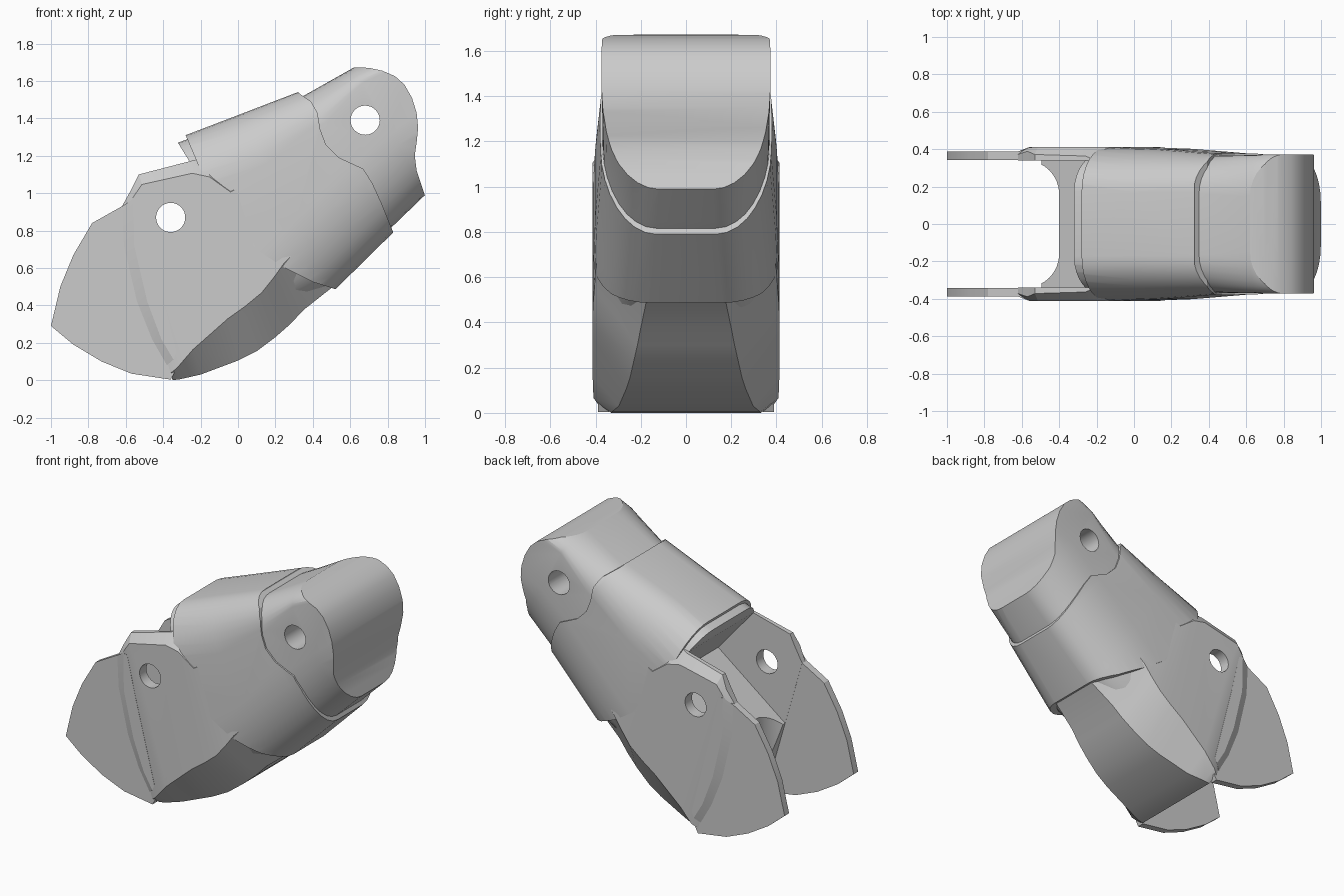
import bpy, bmesh
from math import cos, sin, pi, radians


def add_object(name, bm):
    bmesh.ops.recalc_face_normals(bm, faces=bm.faces)
    me = bpy.data.meshes.new(name)
    bm.to_mesh(me)
    bm.free()
    ob = bpy.data.objects.new(name, me)
    bpy.context.collection.objects.link(ob)
    return ob


def bridge(name, rings):
    bm = bmesh.new()
    vs = [[bm.verts.new(p) for p in r] for r in rings]
    n = len(vs[0])
    for a, b in zip(vs, vs[1:]):
        for i in range(n):
            j = (i + 1) % n
            bm.faces.new((a[i], a[j], b[j], b[i]))
    bm.faces.new(vs[0])
    bm.faces.new(vs[-1])
    return add_object(name, bm)


def side_prism(name, pts, y0, y1):
    return bridge(name, [[(x, y, z) for x, z in pts] for y in (y0, y1)])


def loft(name, stations, n=8):
    """Rounded sections; station = low x,z, top x,z, half width,
    low corner (width, height), top corner (width, height)."""
    rings = []
    for lx, lz, tx, tz, w, ru, rv, tu, tv in stations:
        ring = []
        for k in range(4):
            low, right = k in (0, 3), k in (0, 1)
            cu, cv = (ru, rv) if low else (tu, tv)
            for i in range(n + 1):
                a = -pi / 2 + (k + i / n) * pi / 2
                u = (1 - cu if right else cu - 1) + cu * cos(a)
                v = (cv if low else 1 - cv) + cv * sin(a)
                ring.append((lx + (tx - lx) * v, w * u, lz + (tz - lz) * v))
        rings.append(ring)
    return bridge(name, rings)


def boolean(ob, cutter, op='DIFFERENCE'):
    m = ob.modifiers.new(op, 'BOOLEAN')
    m.operation, m.object, m.solver = op, cutter, 'EXACT'
    bpy.context.view_layer.objects.active = ob
    bpy.ops.object.modifier_apply(modifier=m.name)


def pin_cutter(x, z, r=0.078):
    pts = [(x + r * cos(i * pi / 16), z + r * sin(i * pi / 16)) for i in range(32)]
    return side_prism("pin_cutter", pts, -1, 1)


# Cutters: hinge cavity, rounded slot below it, two pin holes
cavity = side_prism("cavity_cutter", [
    (-1.1, 0.035), (-0.58, 0.43), (0.0, 0.87), (-0.26, 1.17),
    (-0.36, 1.335), (-1.1, 1.4)], -0.34, 0.34)
arc = [(-0.58 + 0.18 * sin(i * pi / 16), 0.16 + 0.18 * cos(i * pi / 16)) for i in range(9)]
plan = [(-1.1, 0.34)] + arc + [(x, -y) for x, y in reversed(arc)] + [(-1.1, -0.34)]
slot = bridge("slot_cutter", [[(x, y, z) for x, y in plan] for z in (-0.1, 0.565)])
base_pin, tip_pin = pin_cutter(-0.36, 0.87), pin_cutter(0.68, 1.39)

# Knuckle base with chamfered underside
base = loft("knuckle_base", [
    (-0.35, 0.0, -0.62, 0.93, 0.388, 0.15, 0.04, 0.04, 0.03),
    (-0.31, 0.005, -0.57, 1.02, 0.409, 0.2, 0.06, 0.05, 0.04),
    (-0.2, 0.03, -0.53, 1.10, 0.413, 0.28, 0.125, 0.1, 0.05),
    (0.0, 0.105, -0.26, 1.17, 0.413, 0.36, 0.21, 0.12, 0.06),
    (0.1, 0.155, -0.18, 1.19, 0.413, 0.4, 0.23, 0.2, 0.1),
    (0.2, 0.23, -0.1, 1.2, 0.412, 0.44, 0.245, 0.4, 0.2),
    (0.28, 0.3, -0.05, 1.22, 0.405, 0.47, 0.27, 0.4, 0.2),
    (0.35, 0.375, 0.0, 1.25, 0.40, 0.5, 0.29, 0.5, 0.3),
    (0.54, 0.525, 0.1, 1.28, 0.375, 0.55, 0.33, 0.5, 0.3)], n=1)
for c in (cavity, slot, base_pin):
    boolean(base, c)

# Thin side plates of the fork and the bowed bevel that joins them to the base
plate = [(-1, 0.29), (-0.95, 0.5), (-0.88, 0.67), (-0.78, 0.84), (-0.62, 0.93),
         (-0.585, 0.92), (-0.54, 0.7), (-0.34, 0.04), (-0.36, 0.003),
         (-0.57, 0.035), (-0.73, 0.1), (-0.88, 0.19)]
outer = [(-0.62, 0.93), (-0.61, 0.72), (-0.54, 0.42), (-0.46, 0.22), (-0.38, 0.08)]
inner = [(-0.56, 0.97), (-0.555, 0.72), (-0.485, 0.42), (-0.41, 0.22), (-0.345, 0.11)]
back = [(-0.33, 0.15), (-0.47, 0.7), (-0.53, 0.96)]
plates = []
for s in (-1, 1):
    plates.append(side_prism("side_plate", plate, s * 0.341, s * 0.388))
    plates.append(bridge("plate_bevel", [[(x, s * y, z) for x, z in edge + back]
                                         for y, edge in ((0.36, outer), (0.388, outer), (0.411, inner))]))

# Inner core with the rounded tip
core = loft("core_and_tip", [
    (0.1, 0.3, -0.36, 1.255, 0.385, 0.55, 0.36, 0.55, 0.28),
    (0.5, 0.51, 0.0, 1.39, 0.38, 0.6, 0.38, 0.55, 0.28),
    (0.85, 0.845, 0.35, 1.52, 0.367, 0.65, 0.45, 0.55, 0.22),
    (1.0, 0.99, 0.62, 1.672, 0.37, 0.68, 0.48, 0.6, 0.12),
    (1.25, 1.23, 0.95, 1.82, 0.375, 0.68, 0.48, 0.6, 0.14)])
tip_outline = [(0.0, 0.1), (0.0, 0.87), (-0.26, 1.17), (-0.34, 1.3), (-0.34, 1.7), (0.3, 1.7),
               (0.62, 1.672), (0.7, 1.67), (0.77, 1.655),
               (0.84, 1.625), (0.89, 1.58), (0.93, 1.51), (0.955, 1.43), (0.963, 1.35),
               (0.955, 1.27), (0.945, 1.2), (0.955, 1.12), (1.0, 0.985), (1.1, 0.7), (0.9, 0.1)]
outline = side_prism("tip_outline_cutter", tip_outline, -1, 1)
boolean(core, outline, 'INTERSECT')
boolean(core, tip_pin)

# Outer sleeve, trimmed to its curved ends
sleeve = loft("outer_sleeve", [
    (0.15, 0.15, -0.34, 1.287, 0.414, 0.5, 0.33, 0.58, 0.28),
    (0.52, 0.485, 0.0, 1.417, 0.402, 0.6, 0.4, 0.58, 0.28),
    (0.83, 0.79, 0.32, 1.54, 0.378, 0.65, 0.45, 0.55, 0.22),
    (1.0, 0.96, 0.52, 1.617, 0.376, 0.65, 0.45, 0.55, 0.22)])
trim = side_prism("sleeve_trim_cutter", [
    (0.29, 1.62), (0.325, 1.535), (0.39, 1.49), (0.425, 1.43), (0.44, 1.34), (0.47, 1.26),
    (0.54, 1.19), (0.67, 1.13), (0.72, 1.05), (0.77, 0.94), (0.83, 0.79), (0.87, 0.7),
    (0.57, 0.35), (0.52, 0.487), (0.4, 0.525), (0.25, 0.6), (0.08, 0.71), (-0.02, 0.86),
    (-0.17, 1.05), (-0.28, 1.31), (-0.32, 1.42)], -1, 1)
boolean(sleeve, trim, 'INTERSECT')
boolean(sleeve, cavity)

for c in (cavity, slot, base_pin, tip_pin, outline, trim):
    bpy.data.objects.remove(c)

# Soft shading with crisp edges
bpy.ops.object.select_all(action='DESELECT')
for ob in [base, core, sleeve] + plates:
    ob.select_set(True)
bpy.context.view_layer.objects.active = base
bpy.ops.object.shade_smooth_by_angle(angle=radians(20))
